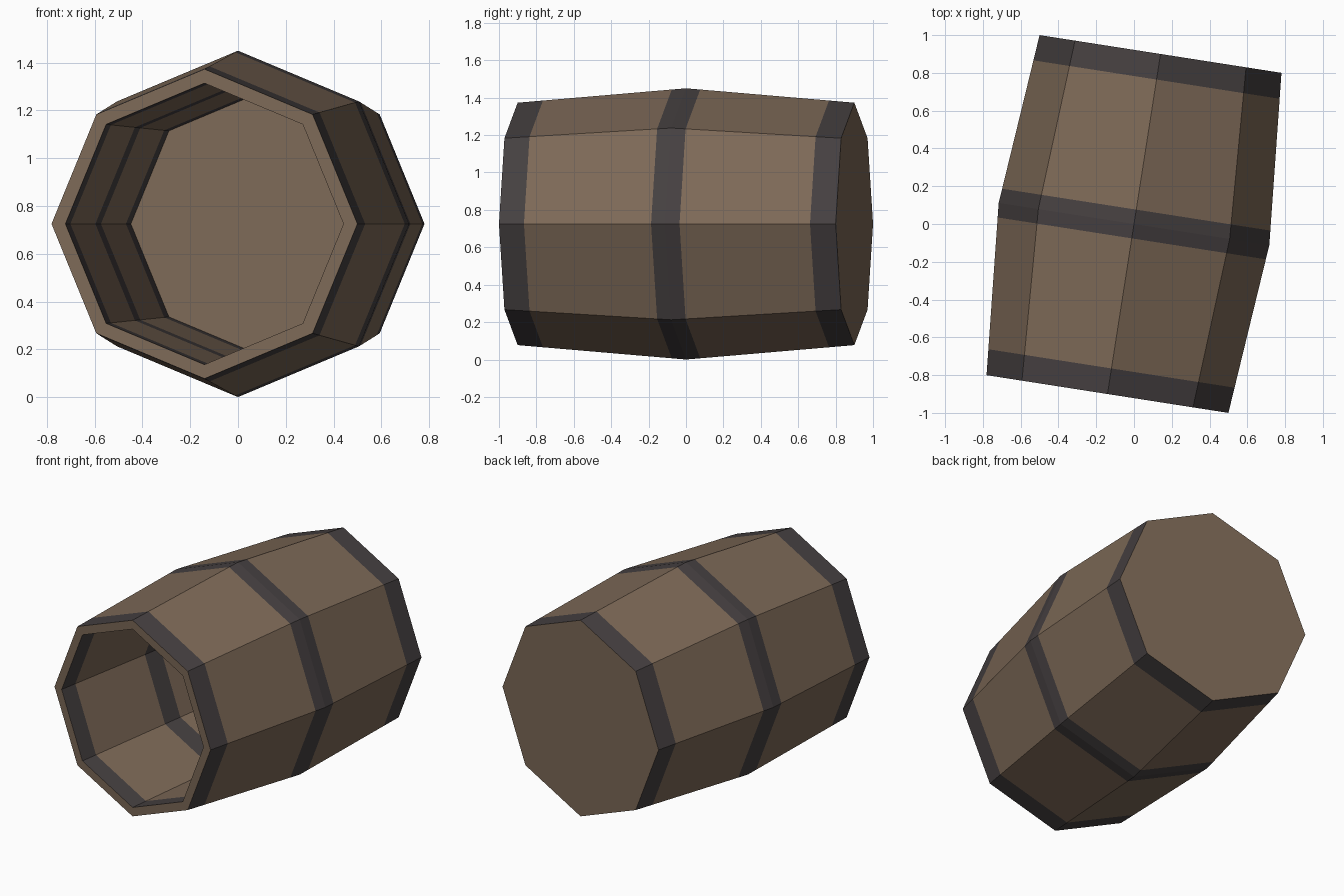
import bpy, bmesh, math
from mathutils import Matrix

if "Cube" in bpy.data.objects:
    bpy.data.objects.remove(bpy.data.objects["Cube"])

SIDES = 8
HALF = 0.911          # half length along the barrel axis
R_END, R_MID = 0.648, 0.725
PLACE = Matrix.Translation((0, 0, 0.725)) @ Matrix.Rotation(math.radians(-8.87), 4, 'Z')


def material(name, rgb):
    m = bpy.data.materials.new(name)
    m.diffuse_color = (*rgb, 1)
    m.use_nodes = True
    m.node_tree.nodes["Principled BSDF"].inputs["Base Color"].default_value = m.diffuse_color
    return m


WOOD = material("brown wood", (0.205, 0.141, 0.095))
IRON = material("dark iron", (0.060, 0.051, 0.052))


def r_out(t):
    return R_MID + (R_END - R_MID) * abs(t) / HALF


def lathe(name, profile, mats):
    """Eight-sided shell round the y axis; profile is (t, radius), mats per segment.
    A radius of zero closes the end with a flat lid."""
    bm = bmesh.new()
    rings = []
    for t, r in profile:
        rings.append([bm.verts.new((r * math.cos(a), t, r * math.sin(a)))
                      for a in (2 * math.pi * i / SIDES for i in range(SIDES))])
    for k, mat in enumerate(mats):
        for i in range(SIDES):
            j = (i + 1) % SIDES
            f = bm.faces.new((rings[k][i], rings[k][j], rings[k + 1][j], rings[k + 1][i]))
            f.material_index = mat
    # flat lids at both ends of the profile
    bm.faces.new(rings[0])
    bm.faces.new(rings[-1])
    bmesh.ops.recalc_face_normals(bm, faces=bm.faces)
    bm.transform(PLACE)
    me = bpy.data.meshes.new(name)
    bm.to_mesh(me)
    bm.free()
    me.materials.append(WOOD)
    me.materials.append(IRON)
    ob = bpy.data.objects.new(name, me)
    bpy.context.collection.objects.link(ob)
    return ob


# outside, from the back lid to the open front, with three iron hoops
outer_t = [HALF, HALF - 0.137, 0.077, 0, -0.077, -HALF + 0.137, -HALF]
outer = [(t, r_out(t)) for t in outer_t]

# hollow inside, narrowing to the recessed floor, with the hoops repeated
FLOOR = 0.62
inner_t = [-HALF, -HALF + 0.115, -0.21, -0.08, FLOOR - 0.115, FLOOR]
inner = [(t, 0.589 - 0.025 * (t + HALF)) for t in inner_t]

mats = [1, 0, 1, 1, 0, 1,   # outer hoops and staves
        0,                  # front rim
        1, 0, 1, 0, 1]      # inner hoops and staves
lathe("barrel", outer + inner, mats)
